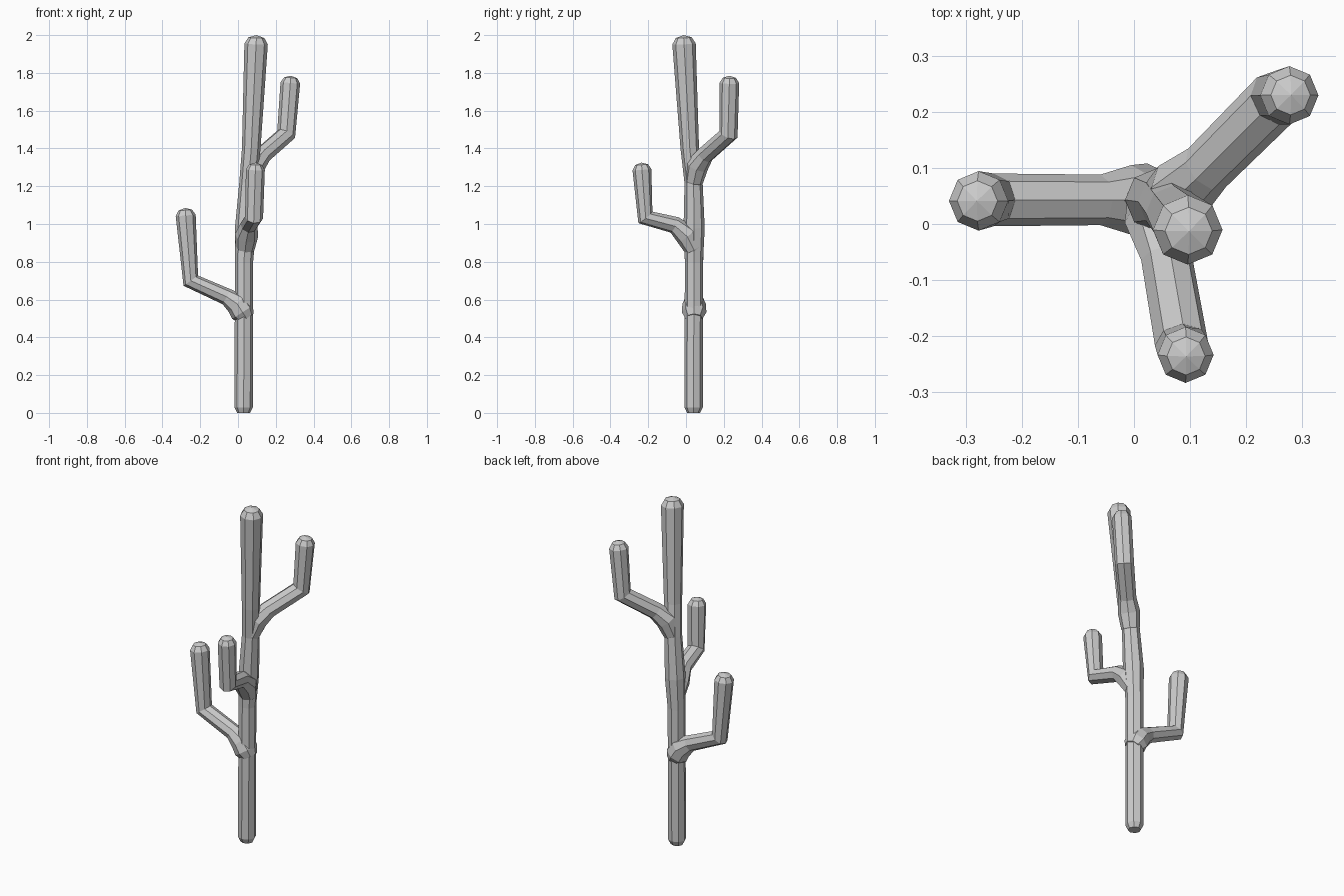
import bpy, bmesh
from math import cos, sin, tau
from mathutils import Vector

if "Cube" in bpy.data.objects:
    bpy.data.objects.remove(bpy.data.objects["Cube"])

SIDES = 8


def tube(name, path):
    """Flat-shaded octagonal tube with domed ends; path = (x, y, z, radius)."""
    pts = [Vector(p[:3]) for p in path]
    rad = [p[3] for p in path]
    dirs = [(b - a).normalized() for a, b in zip(pts, pts[1:])]
    # each ring sits on the bisecting plane of its joint
    rings = [(pts[0], dirs[0], 0.7 * rad[0])]
    for i in range(len(pts)):
        d = (dirs[max(i - 1, 0)] + dirs[min(i, len(dirs) - 1)]).normalized()
        p = pts[i]
        if i == 0:
            p = p + d * rad[0] * 0.6
        elif i == len(pts) - 1:
            p = p - d * rad[-1] * 0.75
        rings.append((p, d, rad[i]))
    rings.append((pts[-1] - dirs[-1] * rad[-1] * 0.22, dirs[-1], 0.68 * rad[-1]))

    bm = bmesh.new()
    loops = []
    for p, d, r in rings:
        q = Vector((0, 0, 1)).rotation_difference(d)
        loops.append([bm.verts.new(p + q @ Vector((r * cos(tau * k / SIDES), r * sin(tau * k / SIDES), 0)))
                      for k in range(SIDES)])
    for a, b in zip(loops, loops[1:]):
        for k in range(SIDES):
            n = (k + 1) % SIDES
            bm.faces.new((a[k], a[n], b[n], b[k]))
    bm.faces.new(loops[0][::-1])
    tip = bm.verts.new(pts[-1])
    for k in range(SIDES):
        bm.faces.new((loops[-1][k], loops[-1][(k + 1) % SIDES], tip))
    bmesh.ops.recalc_face_normals(bm, faces=bm.faces)
    me = bpy.data.meshes.new(name)
    bm.to_mesh(me)
    bm.free()
    ob = bpy.data.objects.new(name, me)
    bpy.context.collection.objects.link(ob)
    return ob


# main stem, bending slightly above the second arm
cactus = tube("cactus", [
    (0.03, 0.04, 0.0, 0.049), (0.032, 0.042, 0.80, 0.048), (0.04, 0.043, 0.98, 0.056),
    (0.055, 0.04, 1.22, 0.048), (0.07, 0.02, 1.40, 0.049), (0.098, -0.013, 2.0, 0.062)])

# side arms: flared root inside the stem, neck, elbow, upright tip
arms = [
    tube("left_arm", [
        (0.045, 0.043, 0.50, 0.065), (-0.005, 0.043, 0.578, 0.062), (-0.06, 0.043, 0.615, 0.045),
        (-0.25, 0.043, 0.70, 0.047), (-0.28, 0.041, 1.085, 0.053)]),
    tube("front_arm", [
        (0.035, 0.055, 0.84, 0.050), (0.045, 0.005, 0.94, 0.062), (0.058, -0.06, 0.995, 0.046),
        (0.085, -0.215, 1.035, 0.048), (0.093, -0.236, 1.325, 0.050)]),
    tube("back_arm", [
        (0.05, 0.035, 1.20, 0.050), (0.085, 0.06, 1.31, 0.060), (0.13, 0.10, 1.365, 0.048),
        (0.255, 0.225, 1.475, 0.051), (0.28, 0.23, 1.785, 0.052)]),
]

# fuse the arms into the stem
bpy.context.view_layer.objects.active = cactus
for arm in arms:
    mod = cactus.modifiers.new("fuse", "BOOLEAN")
    mod.operation = "UNION"
    mod.solver = "EXACT"
    mod.object = arm
    bpy.ops.object.modifier_apply(modifier=mod.name)
    bpy.data.objects.remove(arm, do_unlink=True)
